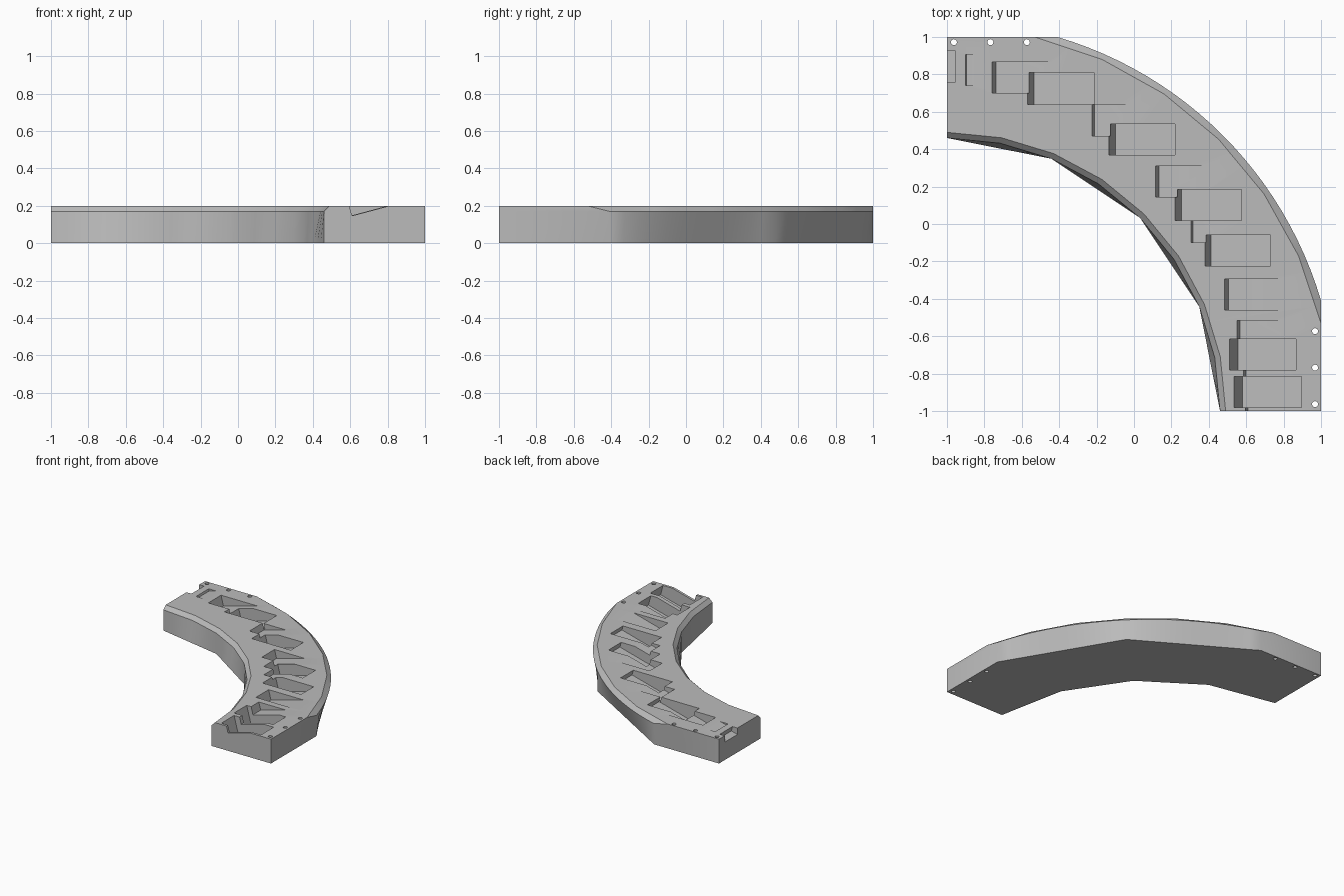
import bpy, bmesh
from math import sin, cos, atan2, radians, pi, hypot

if "Cube" in bpy.data.objects:
    bpy.data.objects.remove(bpy.data.objects["Cube"], do_unlink=True)

TOP, RIM, STEPS = 0.2, 0.17, 24
grey = bpy.data.materials.new("light_grey")
grey.use_nodes = True
grey.diffuse_color = (0.5, 0.5, 0.5, 1)
grey.node_tree.nodes["Principled BSDF"].inputs["Base Color"].default_value = (0.5, 0.5, 0.5, 1)


def arc(radius, start, segments):
    """Faceted arc about the (-1, -1) corner, resampled to STEPS spans."""
    end = pi / 2 - start
    corners = [start + (end - start) * i / segments for i in range(segments + 1)]
    corners = [(radius * cos(a) - 1, radius * sin(a) - 1) for a in corners]
    points = []
    for i in range(STEPS + 1):
        t = i * segments / STEPS
        k = min(int(t), segments - 1)
        (ax, ay), (bx, by) = corners[k], corners[k + 1]
        points.append((ax + (bx - ax) * (t - k), ay + (by - ay) * (t - k)))
    return points


def ring(outer_y, outer_segments, inner_radius, inner_segments):
    """Outline: outer arc trimmed by the square, then the inner arc back."""
    reach = outer_y + 1
    outer = arc(hypot(2, reach), atan2(reach, 2), outer_segments)
    inner = arc(inner_radius, 0, inner_segments)
    return [(1, -1)] + outer + [(-1, 1)] + inner[::-1]


def loft(name, rings):
    """Solid through rings of 3D points that share one point count."""
    bm = bmesh.new()
    loops = [[bm.verts.new(p) for p in r] for r in rings]
    n = len(loops[0])
    for low, high in zip(loops, loops[1:]):
        for i in range(n):
            j = (i + 1) % n
            bm.faces.new((low[i], low[j], high[j], high[i]))
    caps = [bm.faces.new(loops[0][::-1]), bm.faces.new(loops[-1])]
    bmesh.ops.triangulate(bm, faces=caps)
    bmesh.ops.recalc_face_normals(bm, faces=bm.faces)
    mesh = bpy.data.meshes.new(name)
    bm.to_mesh(mesh)
    bm.free()
    mesh.materials.append(grey)
    obj = bpy.data.objects.new(name, mesh)
    bpy.context.collection.objects.link(obj)
    return obj


def cut(target, cutter):
    cutter.hide_render = True
    mod = target.modifiers.new("cut", "BOOLEAN")
    mod.operation, mod.solver, mod.object = "DIFFERENCE", "EXACT", cutter
    bpy.context.view_layer.objects.active = target
    bpy.ops.object.modifier_apply(modifier=mod.name)
    bpy.data.objects.remove(cutter, do_unlink=True)


def pocket(x0, x1, y0, y1, strip=None):
    """Tilted box: sloping floor rising to +x; without strip it runs out at x1."""
    tilt = radians(15)
    s, c = sin(tilt), cos(tilt)
    depth = strip / s if strip else (x1 - x0) * s
    if not strip:
        x1 += 0.01
    ends = [(x0, -0.06), (x0, depth), (x1, depth - (x1 - x0) * s), (x1, -0.06)]
    profile = [(x + s * d, TOP - c * d) for x, d in ends]
    return loft("pocket_cutter", [[(x, y, z) for x, z in profile] for y in (y0, y1)])


# Curved block: faceted base, smooth rim, bevelled top edge
levels = [(0, ring(-0.41, 2, 1.46, 4)),
          (RIM, ring(-0.41, 24, 1.46, 8)),
          (TOP, ring(-0.53, 6, 1.49, 8))]
block = loft("curved_block", [[(x, y, z) for x, y in pts] for z, pts in levels])

# Sloped pockets along the arc: x start, x end, y start, y end, wall width
pockets = [
    (-1.31, -0.955, 0.76, 0.925, 0.034),
    (-0.9, -0.83, 0.74, 0.905),
    (-0.76, -0.43, 0.7, 0.865),
    (-0.57, -0.215, 0.64, 0.81, 0.035),
    (-0.225, -0.015, 0.47, 0.64),
    (-0.135, 0.22, 0.37, 0.535, 0.035),
    (0.115, 0.39, 0.145, 0.31),
    (0.22, 0.575, 0.02, 0.185, 0.035),
    (0.305, 0.45, -0.1, 0.065),
    (0.38, 0.73, -0.225, -0.06, 0.033),
    (0.485, 0.8, -0.46, -0.295),
    (0.55, 0.8, -0.68, -0.515),
    (0.51, 0.865, -0.78, -0.615, 0.046),
    (0.585, 0.81, -0.87, -0.71),
    (0.535, 0.895, -0.98, -0.815, 0.046),
    (0.595, 0.81, -1.1, -0.94),
]
for p in pockets:
    cut(block, pocket(*p))

# Through holes near both straight edges
for k in range(3):
    along = -0.963 + 0.195 * k
    for x, y in ((along, 0.972), (0.968, along)):
        circle = [(x + 0.016 * cos(a * pi / 8), y + 0.016 * sin(a * pi / 8)) for a in range(16)]
        cut(block, loft("hole_cutter", [[(px, py, z) for px, py in circle] for z in (-0.1, 0.3)]))

# Smooth curved walls, sharp edges elsewhere
bpy.ops.object.select_all(action="DESELECT")
block.select_set(True)
bpy.context.view_layer.objects.active = block
bpy.ops.object.shade_smooth_by_angle(angle=radians(25))
